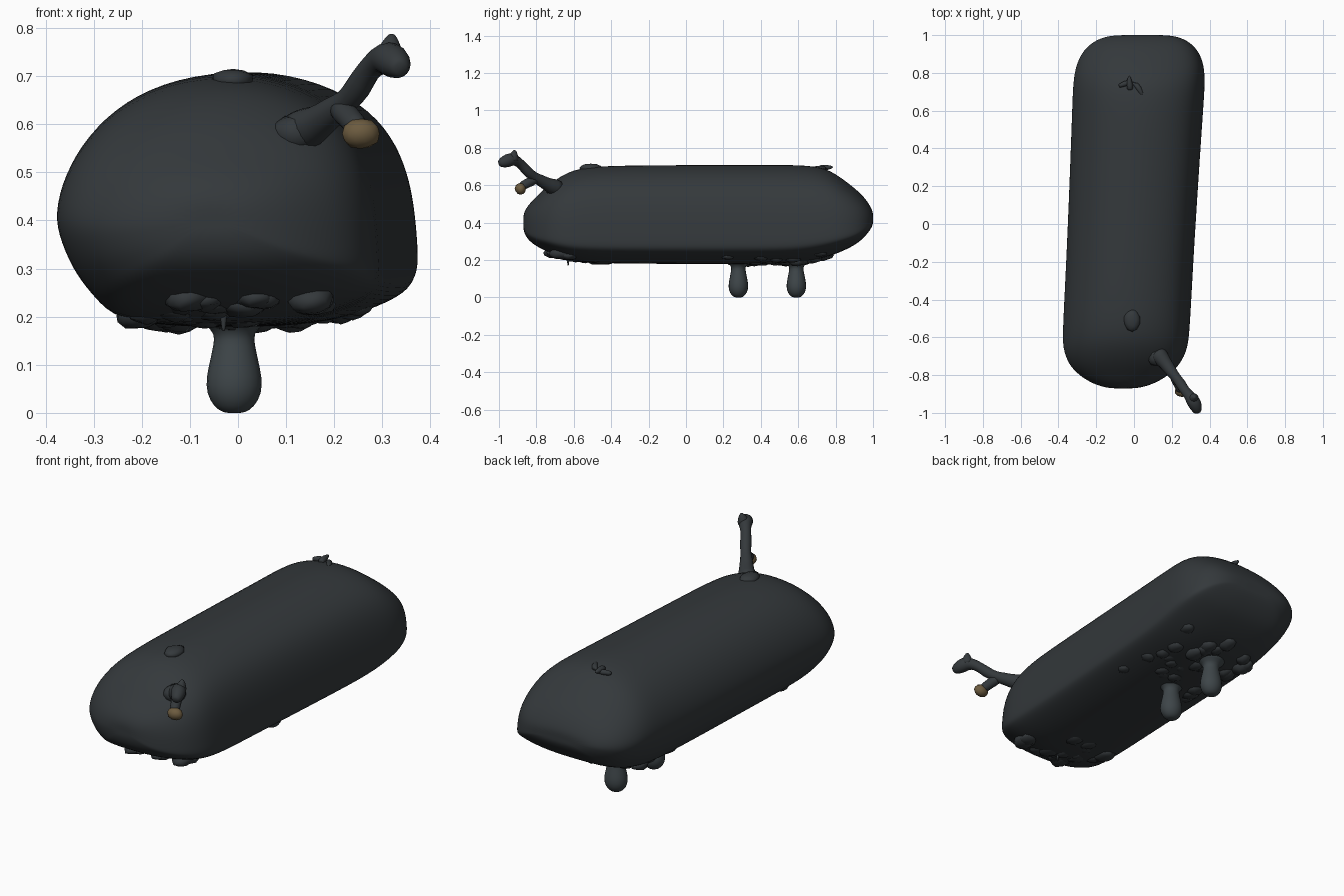
import bpy, bmesh, math, random
from mathutils import Vector

if "Cube" in bpy.data.objects:
    bpy.data.objects.remove(bpy.data.objects["Cube"])

random.seed(4)


def material(name, rgb):
    m = bpy.data.materials.new(name)
    m.diffuse_color = (*rgb, 1)
    m.use_nodes = True
    m.node_tree.nodes["Principled BSDF"].inputs["Base Color"].default_value = m.diffuse_color
    return m


CHARCOAL = material("charcoal", (0.034, 0.040, 0.044))
SLATE = material("slate", (0.048, 0.060, 0.066))
OCHRE = material("ochre", (0.15, 0.105, 0.05))


def finish(name, bm, mat):
    bmesh.ops.recalc_face_normals(bm, faces=bm.faces[:])
    for f in bm.faces:
        f.smooth = True
    me = bpy.data.meshes.new(name)
    bm.to_mesh(me)
    bm.free()
    me.materials.append(mat)
    ob = bpy.data.objects.new(name, me)
    bpy.context.collection.objects.link(ob)
    return ob


def loft(name, rings, mat, subdiv=1):
    """Skin a list of equal-length closed rings and cap both ends."""
    bm = bmesh.new()
    loops = [[bm.verts.new(p) for p in r] for r in rings]
    n = len(loops[0])
    for a, b in zip(loops, loops[1:]):
        for i in range(n):
            j = (i + 1) % n
            bm.faces.new((a[i], a[j], b[j], b[i]))
    for ring in (loops[0], loops[-1]):
        c = bm.verts.new(sum((v.co for v in ring), Vector()) / n)
        for i in range(n):
            bm.faces.new((ring[i], ring[(i + 1) % n], c))
    ob = finish(name, bm, mat)
    mod = ob.modifiers.new("smooth", "SUBSURF")
    mod.levels = mod.render_levels = subdiv
    return ob


def tube(name, path, mat, sides=8, sx=1.0):
    """Tube along (x, y, z, radius) points."""
    pts = [Vector(p[:3]) for p in path]
    rings = []
    for i, p in enumerate(pts):
        d = (pts[min(i + 1, len(pts) - 1)] - pts[max(i - 1, 0)]).normalized()
        u = Vector((1, 0, 0))
        u = (u - d * u.dot(d)).normalized()
        w = d.cross(u)
        r = path[i][3]
        rings.append([p + u * (r * sx * math.cos(t)) + w * (r * math.sin(t))
                      for t in (2 * math.pi * k / sides for k in range(sides))])
    return loft(name, rings, mat)


def blob(name, centre, size, mat, rough=0.12):
    bm = bmesh.new()
    bmesh.ops.create_icosphere(bm, subdivisions=2, radius=1)
    for v in bm.verts:
        k = 1 + random.uniform(-rough, rough)
        v.co = Vector([c + s * q * k for c, s, q in zip(centre, size, v.co)])
    return finish(name, bm, mat)


# Body: lopsided dome section (unit half width, height 0..1), lofted along y
section = [(1.0, .18), (.995, .28), (.98, .42), (.95, .56), (.88, .71), (.73, .85),
           (.45, .955), (.08, 1.005), (-.3, .975), (-.6, .89), (-.815, .76), (-.95, .61),
           (-1.015, .445), (-.97, .32), (-.88, .19), (-.765, .10), (-.65, .02), (-.3, 0),
           (.1, 0), (.45, .01), (.75, .06), (.96, .125)]
# y, half width, bottom z, top z
stations = [(-.87, .07, .365, .44), (-.857, .13, .325, .475), (-.83, .192, .295, .51),
            (-.79, .25, .268, .55), (-.74, .297, .243, .60), (-.66, .332, .208, .66),
            (-.55, .337, .184, .705), (-.25, .337, .18, .71), (.1, .34, .178, .712),
            (.45, .345, .178, .712), (.62, .348, .185, .712), (.75, .35, .213, .697),
            (.84, .34, .248, .635), (.91, .31, .283, .58), (.955, .268, .323, .535),
            (.985, .215, .36, .49), (1.0, .15, .39, .455)]
rings = []
for y, half, bottom, top in stations:
    cx = -.012 + .052 * y
    rings.append([(cx + half * sx, y, bottom + (top - bottom) * h) for sx, h in section])
loft("body", rings, CHARCOAL, 2)

# Two stubby pegs under the rear half
for i, y in enumerate((.28, .59)):
    profile = [(.0, .022), (.012, .04), (.04, .056), (.075, .056), (.11, .048), (.14, .042),
               (.165, .038), (.185, .06), (.21, .09)]
    tube(f"peg_{i + 1}", [(-.008, y, z, r) for z, r in profile], SLATE, 10, 1.1)

# Knobbly branching horn at the front corner
tube("horn", [(.12, -.68, .58, .06), (.165, -.735, .60, .038), (.20, -.785, .63, .034),
              (.225, -.815, .645, .026), (.25, -.85, .675, .032), (.268, -.88, .71, .026),
              (.295, -.91, .735, .032), (.315, -.94, .738, .042),
              (.33, -.97, .725, .036), (.338, -1.0, .715, .022)], CHARCOAL)
tube("horn_tip", [(.312, -.925, .73, .038), (.318, -.92, .765, .024),
                  (.32, -.915, .787, .008)], CHARCOAL)
tube("horn_stem", [(.21, -.80, .635, .032), (.235, -.85, .61, .026),
                   (.25, -.885, .59, .028)], CHARCOAL)
blob("horn_bud", (.255, -.885, .58), (.04, .03, .032), OCHRE, .05)
blob("horn_root", (.12, -.70, .58), (.05, .055, .04), CHARCOAL, .08)

# Small bump and torn ridge on the roof
blob("roof_bump", (-.01, -.51, .692), (.045, .06, .024), CHARCOAL, .05)
tube("roof_ridge", [(-.08, .73, .685, .014), (-.02, .755, .69, .022),
                    (.01, .75, .69, .022), (.045, .68, .69, .014)], CHARCOAL, 6)
tube("roof_spike", [(-.02, .71, .69, .022), (-.025, .755, .695, .018),
                    (-.025, .785, .697, .006)], CHARCOAL, 6)

# Rough lumps on the belly: around the pegs and along the front end
for i in range(34):
    x, y = random.uniform(-.2, .25), random.uniform(.22, .74)
    s = random.uniform(.03, .048)
    z = .199 + max(0, y - .6) * .2 + max(0, x - .14) * .2
    blob(f"belly_lump_{i + 1}", (x, y, z), (s, s * 1.2, s * .7), CHARCOAL)
for i in range(18):
    x, y = random.uniform(-.24, .16), random.uniform(-.7, -.42)
    s = random.uniform(.035, .055)
    z = .202 + max(0, -.52 - y) * .22
    blob(f"front_lump_{i + 1}", (x, y, z), (s, s * 1.3, s * .6), CHARCOAL)

# Thin drip under the front
tube("drip", [(-.03, -.63, .23, .012), (-.03, -.63, .19, .007), (-.03, -.63, .17, .004)], CHARCOAL, 6)
